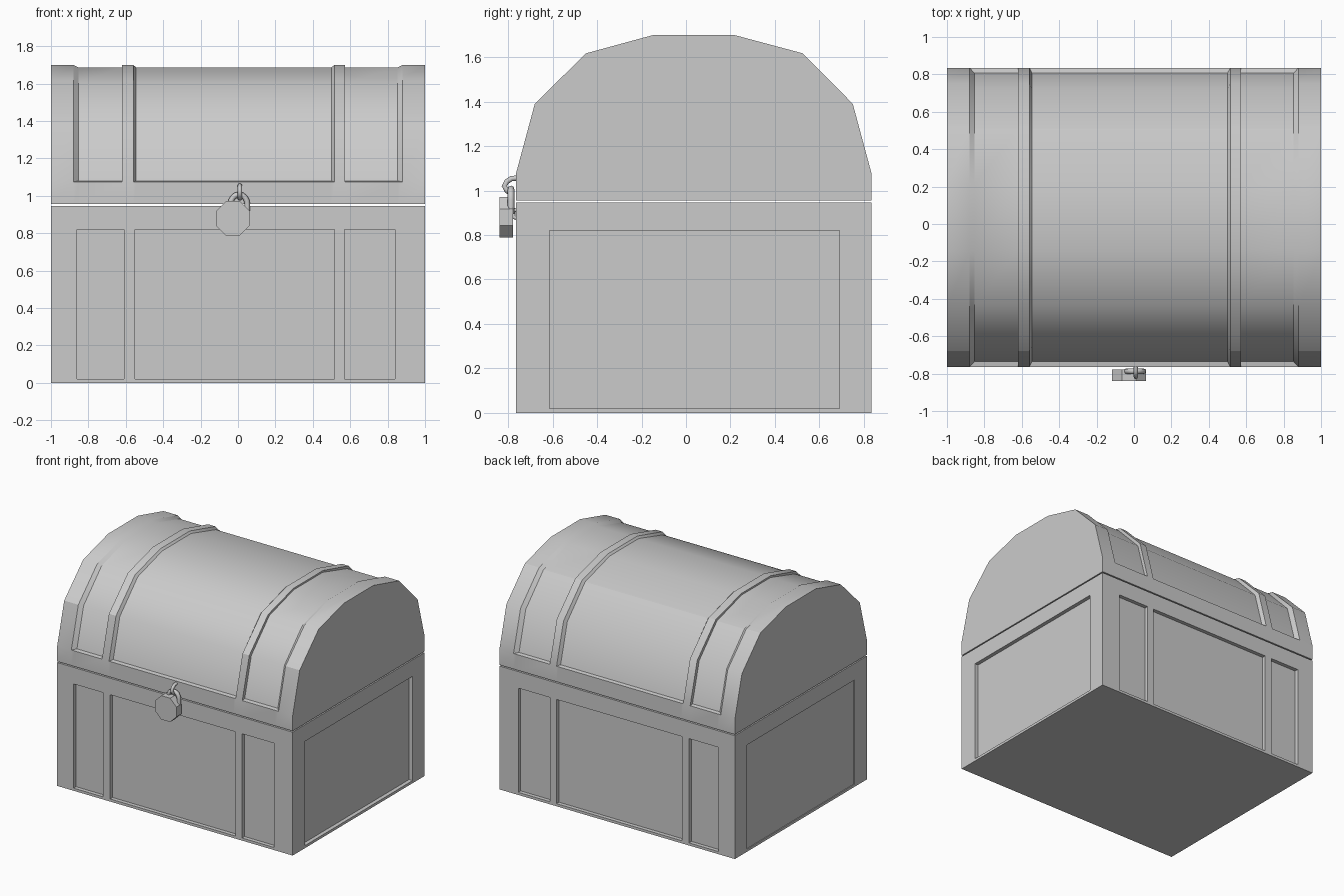
import bpy, bmesh, math
from mathutils import Matrix, Vector

if "Cube" in bpy.data.objects:
    bpy.data.objects.remove(bpy.data.objects["Cube"])

Y0, Y1 = -0.765, 0.835          # chest front and back
SEAM = 0.947


def new_object(name, bm):
    bmesh.ops.recalc_face_normals(bm, faces=bm.faces)
    me = bpy.data.meshes.new(name)
    bm.to_mesh(me)
    bm.free()
    ob = bpy.data.objects.new(name, me)
    bpy.context.collection.objects.link(ob)
    return ob


def add_box(bm, x0, x1, y0, y1, z0, z1):
    size = Matrix.Diagonal((x1 - x0, y1 - y0, z1 - z0, 1))
    mid = Matrix.Translation(((x0 + x1) / 2, (y0 + y1) / 2, (z0 + z1) / 2))
    bmesh.ops.create_cube(bm, size=1, matrix=mid @ size)


def tube(name, points, radius):
    cu = bpy.data.curves.new(name, 'CURVE')
    cu.dimensions = '3D'
    cu.bevel_depth = radius
    cu.bevel_resolution = 2
    cu.use_fill_caps = True
    sp = cu.splines.new('POLY')
    sp.points.add(len(points) - 1)
    for p, co in zip(sp.points, points):
        p.co = (*co, 1)
    ob = bpy.data.objects.new(name, cu)
    bpy.context.collection.objects.link(ob)
    return ob


# Chest base with recessed panels
bm = bmesh.new()
add_box(bm, -1, 1, Y0, Y1, 0, SEAM)
base = new_object("chest_base", bm)

D, OUT = 0.03, 0.1
bm = bmesh.new()
for xa, xb in ((-0.86, -0.61), (-0.55, 0.515), (0.57, 0.84)):
    add_box(bm, xa, xb, Y0 - OUT, Y0 + D, 0.02, 0.82)
    add_box(bm, xa, xb, Y1 - D, Y1 + OUT, 0.02, 0.82)
add_box(bm, 1 - D, 1 + OUT, -0.615, 0.69, 0.02, 0.82)
add_box(bm, -1 - OUT, -1 + 0.006, -0.615, 0.69, 0.02, 0.82)
cutter = new_object("panel_cutter", bm)
cutter.hide_render = True

mod = base.modifiers.new("panels", 'BOOLEAN')
mod.operation = 'DIFFERENCE'
mod.solver = 'EXACT'
mod.object = cutter
bpy.context.view_layer.objects.active = base
bpy.ops.object.modifier_apply(modifier=mod.name)
bpy.data.objects.remove(cutter)

# Domed lid: outer (band) and inner (recessed) profiles lofted along x
outer = [(Y0, 0.956), (Y0, 1.075), (Y0, 1.075), (-0.68, 1.39), (-0.45, 1.617),
         (-0.145, 1.70), (0.215, 1.70), (0.525, 1.617), (0.75, 1.39),
         (Y1, 1.075), (Y1, 1.075), (Y1, 0.956)]
inner = [(Y0, 0.956), (Y0, 1.075), (-0.735, 1.08), (-0.655, 1.38), (-0.437, 1.602),
         (-0.14, 1.687), (0.21, 1.687), (0.51, 1.602), (0.725, 1.38),
         (0.807, 1.08), (Y1, 1.075), (Y1, 0.956)]
stations = [(-1, outer), (-0.88, outer), (-0.853, inner), (-0.62, inner),
            (-0.62, outer), (-0.56, outer), (-0.545, inner), (0.50, inner),
            (0.515, outer), (0.572, outer), (0.572, inner), (0.853, inner),
            (0.88, outer), (1, outer)]
bm = bmesh.new()
rows = [[bm.verts.new((x, y, z)) for y, z in prof] for x, prof in stations]
n = len(outer)
for a, b in zip(rows, rows[1:]):
    for i in range(n):
        j = (i + 1) % n
        bm.faces.new((a[i], a[j], b[j], b[i]))
bm.faces.new(rows[0])
bm.faces.new(rows[-1])
bmesh.ops.remove_doubles(bm, verts=bm.verts, dist=0.0005)
lid = new_object("chest_lid", bm)
bpy.context.view_layer.objects.active = lid
lid.select_set(True)
bpy.ops.object.shade_smooth_by_angle(angle=math.radians(30))
lid.select_set(False)

# Octagonal padlock body
bm = bmesh.new()
turn = (Matrix.Translation((-0.027, -0.809, 0.88)) @ Matrix.Rotation(math.pi / 2, 4, 'X')
        @ Matrix.Rotation(math.pi / 8, 4, 'Z'))
bmesh.ops.create_cone(bm, cap_ends=True, segments=8, radius1=0.099, radius2=0.099,
                      depth=0.06, matrix=turn)
new_object("padlock_body", bm)

# Padlock shackle
c = Vector((0.005, -0.787, 0.955))
arc = [c + Vector((0.045 * math.cos(a), 0, 0.052 * math.sin(a)))
       for a in (math.pi * k / 8 for k in range(9))]
tube("padlock_shackle", [c + Vector((0.045, 0, -0.06))] + arc + [c + Vector((-0.045, 0, -0.06))], 0.015)

# Hasp hook on the lid
tube("lid_hook", [(0.01, -0.755, 1.056), (0.01, -0.785, 1.054), (0.01, -0.806, 1.04),
                  (0.01, -0.817, 1.02), (0.01, -0.805, 1.0), (0.01, -0.785, 0.985)], 0.012)

# Staple on the base behind the padlock
tube("base_staple", [(0.01, -0.755, 0.915), (0.01, -0.775, 0.91),
                     (0.01, -0.775, 0.88), (0.01, -0.755, 0.875)], 0.01)
